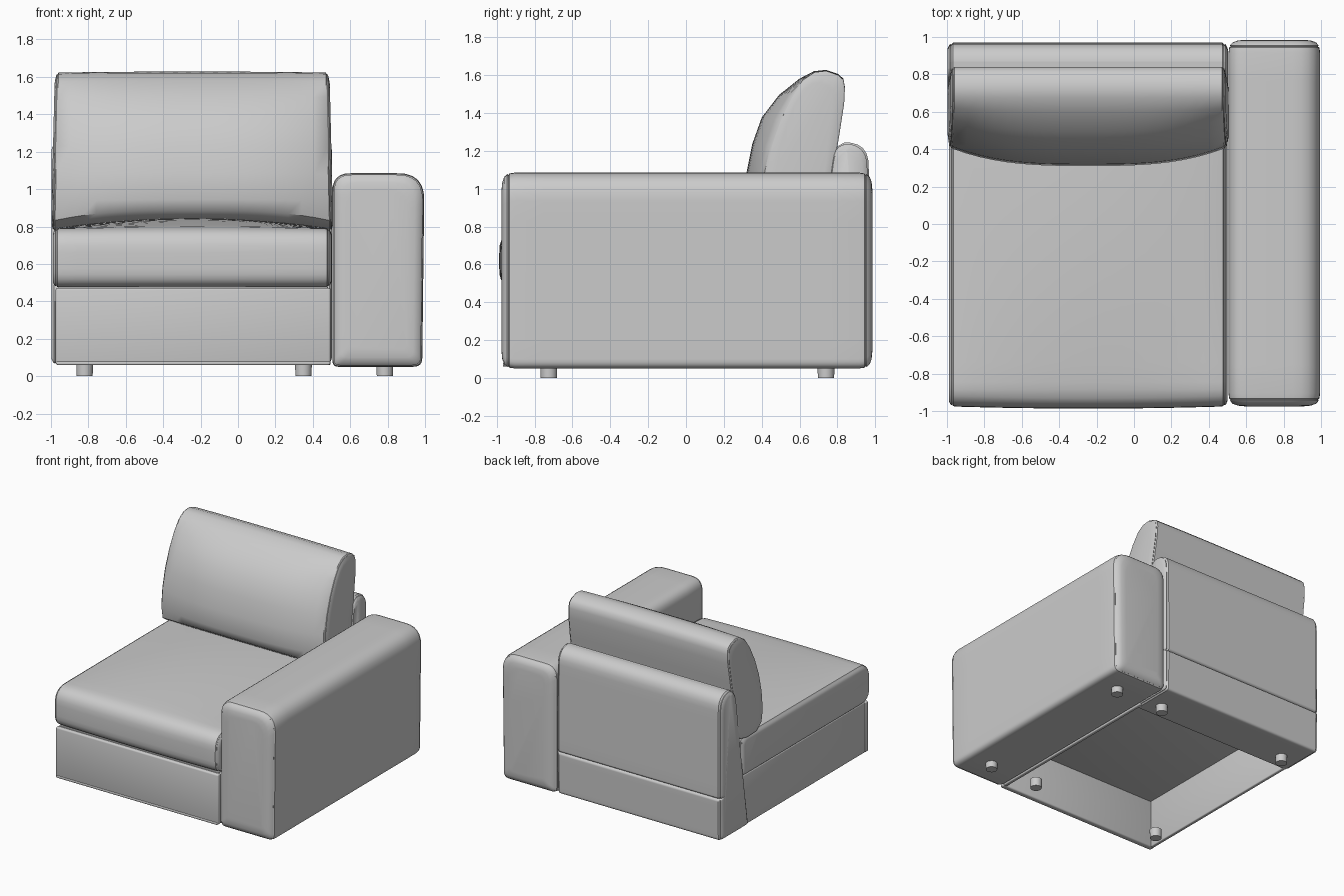
import bpy, bmesh, math

if "Cube" in bpy.data.objects:
    bpy.data.objects.remove(bpy.data.objects["Cube"])


def rounded(corners, seg=6, div=8):
    """Closed 2D profile from (a, b, radius) corners, with divided straight sides."""
    n, arcs = len(corners), []
    for i, (a, b, r) in enumerate(corners):
        ends = []
        for j in (i - 1, (i + 1) % n):
            da, db = corners[j][0] - a, corners[j][1] - b
            d = math.hypot(da, db)
            ends.append((a + da / d * r, b + db / d * r))
        if r == 0:
            arcs.append([(a, b)])
            continue
        (pa, pb), (qa, qb) = ends
        arc = []
        for k in range(seg + 1):
            t = k / seg
            w = (1 - t) ** 2, 2 * t * (1 - t), t * t
            c = 0.12 * w[1]  # pull slightly inward, closer to a true arc
            ma, mb = (pa + qa) / 2, (pb + qb) / 2
            arc.append((w[0] * pa + w[1] * a + w[2] * qa + c * (a - ma) * 0.5,
                        w[0] * pb + w[1] * b + w[2] * qb + c * (b - mb) * 0.5))
        arcs.append(arc)
    out = []
    for i, arc in enumerate(arcs):
        out += arc
        p, q = arc[-1], arcs[(i + 1) % n][0]
        m = div if math.dist(p, q) > 0.25 else 1
        out += [(p[0] + (q[0] - p[0]) * k / m, p[1] + (q[1] - p[1]) * k / m)
                for k in range(1, m)]
    return out


def loft(name, profile, axis, stations, warp=None, angle=40):
    """Sweep a profile along x or y; every station is (position, inset)."""
    A, B = [p[0] for p in profile], [p[1] for p in profile]
    ca, cb = (min(A) + max(A)) / 2, (min(B) + max(B)) / 2
    wa, wb = max(A) - min(A), max(B) - min(B)
    bm = bmesh.new()
    rings = []
    for pos, d in stations:
        ring = []
        for a, b in profile:
            a = ca + (a - ca) * (1 - 2 * d / wa)
            b = cb + (b - cb) * (1 - 2 * d / wb)
            co = (pos, a, b) if axis == 'x' else (a, pos, b)
            ring.append(bm.verts.new(warp(*co) if warp else co))
        rings.append(ring)
    n = len(profile)
    for r, s in zip(rings, rings[1:]):
        for i in range(n):
            bm.faces.new((r[i], r[(i + 1) % n], s[(i + 1) % n], s[i]))
    bm.faces.new(rings[0])
    bm.faces.new(rings[-1])
    bmesh.ops.recalc_face_normals(bm, faces=bm.faces[:])
    finish(name, bm, angle)


def finish(name, bm, angle=40):
    me = bpy.data.meshes.new(name)
    bm.to_mesh(me)
    bm.free()
    ob = bpy.data.objects.new(name, me)
    bpy.context.collection.objects.link(ob)
    bpy.ops.object.select_all(action='DESELECT')
    ob.select_set(True)
    bpy.context.view_layer.objects.active = ob
    bpy.ops.object.shade_smooth_by_angle(angle=math.radians(angle))
    return ob


def box(name, lo, hi, bevel=0.012):
    bm = bmesh.new()
    bmesh.ops.create_cube(bm, size=1)
    for v in bm.verts:
        v.co = [(l + h) / 2 + c * (h - l) for l, h, c in zip(lo, hi, v.co)]
    bmesh.ops.bevel(bm, geom=bm.edges[:], offset=bevel, segments=3, profile=0.5, affect='EDGES')
    finish(name, bm)


def pillow(lo, hi, caps, n=12):
    """Stations from lo to hi with (offset, inset) end caps, outermost first."""
    a, b = lo + caps[-1][0], hi - caps[-1][0]
    mid = [(a + (b - a) * k / n, 0) for k in range(1, n)]
    return [(lo + o, d) for o, d in caps] + mid + [(hi - o, d) for o, d in reversed(caps)]


# armrest: rounded section with padded, seamed end panels
arm = rounded([(0.505, 0.05, 0.035), (0.985, 0.05, 0.05), (0.997, 1.085, 0.15), (0.505, 1.085, 0.1)])
loft('armrest', arm, 'y',
     pillow(-0.975, 0.985, [(0, 0.09), (0.004, 0.05), (0.014, 0.022), (0.03, 0.008),
                            (0.036, 0.012), (0.042, 0.004), (0.07, 0)]))

# backrest frame: wedge with a crease across its rear face
back = rounded([(0.60, 0.06, 0.02), (0.965, 0.06, 0.025), (0.97, 0.39, 0.012), (0.955, 0.40, 0),
                (0.97, 0.41, 0.012), (0.965, 1.245, 0.13), (0.79, 1.245, 0.08)])
loft('backrest_frame', back, 'x',
     pillow(-0.998, 0.502, [(0, 0.035), (0.008, 0.016), (0.014, 0.008), (0.02, 0.01), (0.03, 0)]))


# seat cushion: bullnose front and crowned top
def crown(x, y, z):
    u, v = (x + 0.245) / 0.745, (y - 0.15) / 1.12
    up = max(0, min(1, (z - 0.62) / 0.17))
    y -= 0.012 * (1 - u * u) * (y < -0.9)
    return x, y, z + 0.055 * max(0, 1 - u * u) * max(0, 1 - v * v) * up


seat = rounded([(-0.975, 0.475, 0.1), (0.68, 0.475, 0.03), (0.68, 0.79, 0.05), (-0.975, 0.79, 0.13)], div=14)
loft('seat_cushion', seat, 'x',
     pillow(-0.99, 0.5, [(0, 0.03), (0.006, 0.015), (0.014, 0.006), (0.018, 0.01), (0.024, 0.002), (0.04, 0)], 16),
     crown)

# back cushion: side outline whose front swells toward the middle
outline = [(0.74, 0.80), (0.62, 0.775), (0.50, 0.78), (0.43, 0.83), (0.41, 0.93), (0.42, 1.08),
           (0.45, 1.23), (0.50, 1.37), (0.56, 1.49), (0.62, 1.575), (0.68, 1.615), (0.74, 1.622),
           (0.805, 1.60), (0.832, 1.575), (0.84, 1.53), (0.836, 1.45), (0.81, 1.28), (0.775, 1.08),
           (0.755, 0.92), (0.75, 0.83)]


def swell(x, y, z):
    u = min(1, abs(x + 0.245) / 0.74)
    f = 1 - u ** 3
    front = max(0, min(1, (0.72 - y) / 0.2)) * max(0, min(1, (1.66 - z) / 0.2))
    low = max(0, min(1, (0.95 - z) / 0.12))
    lean = 0.012 * (z - 1.1) / 0.5 * (1 if x < -0.245 else -1) * u
    return x + lean, y - 0.1 * f * front, z + 0.006 * f + 0.05 * f * low


loft('back_cushion', outline, 'x',
     pillow(-0.992, 0.502, [(0, 0.06), (0.004, 0.03), (0.01, 0.008), (0.014, 0.01), (0.02, 0)], 20), swell)

# hollow base: thin panels under a deck
box('base_front_panel', (-0.975, -0.965, 0.06), (0.495, -0.925, 0.472))
box('base_front_hem', (-0.97, -0.968, 0.06), (0.49, -0.94, 0.08), 0.006)
box('base_left_panel', (-0.97, -0.93, 0.06), (-0.94, 0.66, 0.472), 0.008)
box('base_right_panel', (0.465, -0.93, 0.06), (0.495, 0.66, 0.472), 0.008)
box('base_deck', (-0.96, -0.94, 0.45), (0.48, 0.70, 0.48), 0.004)

# feet
for x, side in ((-0.82, 'left'), (0.35, 'inner'), (0.785, 'arm')):
    for y, end in ((-0.725, 'front'), (0.74, 'back')):
        bm = bmesh.new()
        bmesh.ops.create_cone(bm, cap_ends=True, segments=24, radius1=0.043, radius2=0.045, depth=0.07)
        bmesh.ops.translate(bm, verts=bm.verts[:], vec=(x, y, 0.035))
        finish(f'{side}_{end}_foot', bm)
